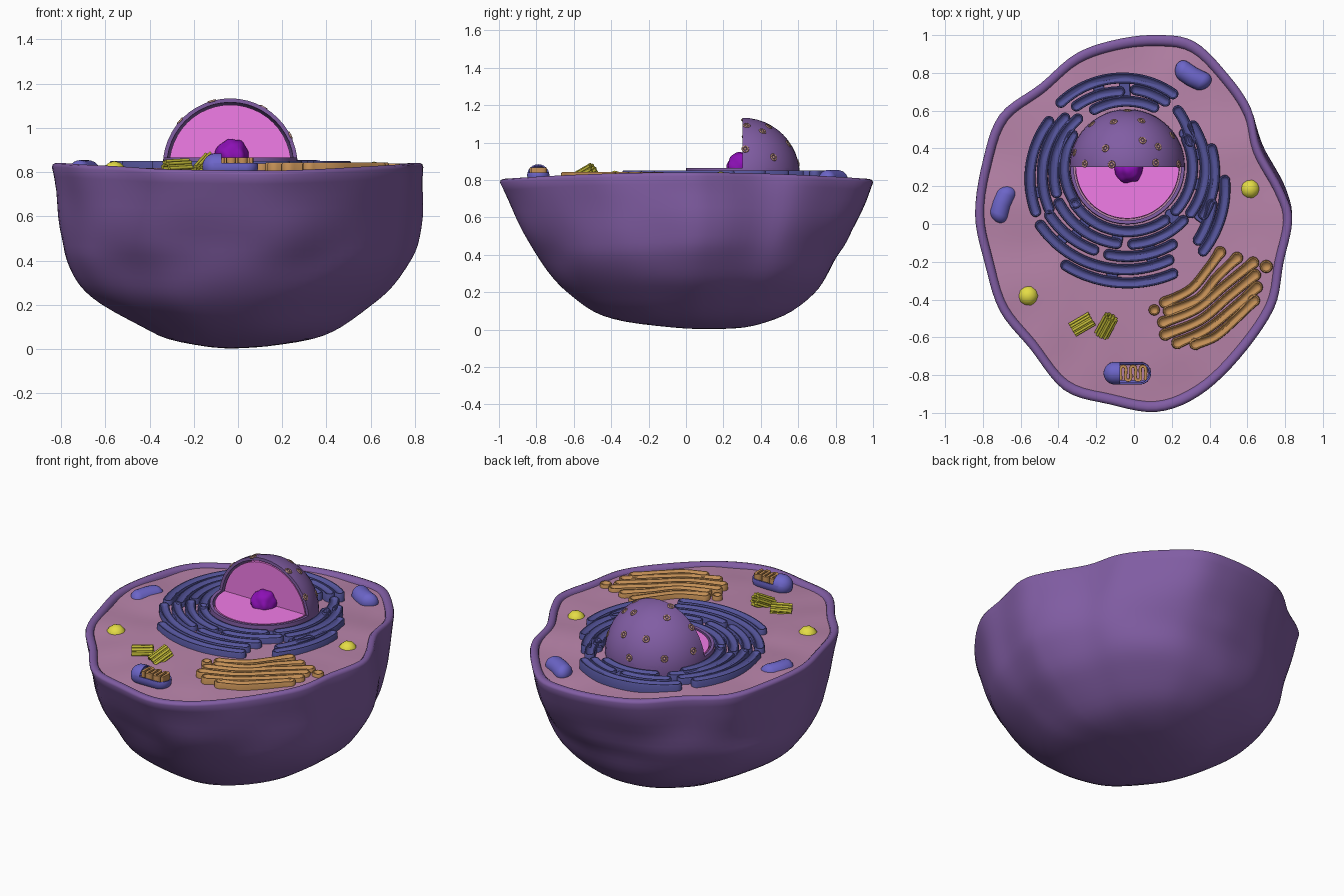
import bpy, bmesh
from math import sin, cos, pi, radians, atan2, sqrt
from mathutils import Vector, Matrix, noise

if "Cube" in bpy.data.objects:
    bpy.data.objects.remove(bpy.data.objects["Cube"])


def material(name, r, g, b):
    m = bpy.data.materials.new(name)
    m.diffuse_color = (r, g, b, 1)
    m.use_nodes = True
    m.node_tree.nodes["Principled BSDF"].inputs["Base Color"].default_value = m.diffuse_color
    return m


PURPLE = material("membrane purple", .22, .11, .37)
FLOOR = material("cytoplasm pink", .48, .23, .40)
PINK = material("nucleus pink", .88, .20, .80)
VIOLET = material("nucleolus violet", .26, .005, .46)
BLUE = material("reticulum blue", .09, .09, .33)
MITO = material("mitochondrion blue", .15, .13, .58)
TAN = material("golgi tan", .54, .27, .09)
PORE = material("pore tan", .50, .28, .22)
YELLOW = material("lysosome yellow", .78, .72, .06)
OLIVE = material("centriole olive", .55, .50, .04)


def finish(name, bm, mat, shell=0, angle=40):
    bmesh.ops.recalc_face_normals(bm, faces=bm.faces[:])
    me = bpy.data.meshes.new(name)
    bm.to_mesh(me)
    bm.free()
    ob = bpy.data.objects.new(name, me)
    bpy.context.collection.objects.link(ob)
    me.materials.append(mat)
    bpy.ops.object.select_all(action='DESELECT')
    bpy.context.view_layer.objects.active = ob
    ob.select_set(True)
    if shell:
        mod = ob.modifiers.new("shell", 'SOLIDIFY')
        mod.thickness, mod.offset = shell, -1
        bpy.ops.object.modifier_apply(modifier=mod.name)
    bpy.ops.object.shade_smooth_by_angle(angle=radians(angle))
    return ob


def catmull(pts, n, closed=False):
    """Smooth curve through the points, n steps per span."""
    p = [Vector(q) for q in pts]
    k = len(p)
    get = (lambda i: p[i % k]) if closed else (lambda i: p[max(0, min(k - 1, i))])
    out = []
    for i in range(k if closed else k - 1):
        a, b, c, d = (get(i + j) for j in (-1, 0, 1, 2))
        for s in range(n):
            t = s / n
            out.append(.5 * (2 * b + (c - a) * t + (2 * a - 5 * b + 4 * c - d) * t * t
                             + (3 * b - a - 3 * c + d) * t ** 3))
    return out if closed else out + [p[-1]]


def loft(bm, loops, cap_start=False, cap_end=True):
    rings = [[bm.verts.new(v) for v in lp] for lp in loops]
    n = len(rings[0])
    for a, b in zip(rings, rings[1:]):
        for i in range(n):
            bm.faces.new((a[i], a[(i + 1) % n], b[(i + 1) % n], b[i]))
    if cap_start:
        bm.faces.new(rings[0])
    if cap_end:
        bm.faces.new(rings[-1])


def ribbon(bm, path, w, top, base=.79, dip=.012, bulge=0.0):
    """Round-ended strip with a raised lip, a sunken middle and optional swollen ends."""
    p = [Vector(q[:2]) for q in path]
    n = len(p)
    tan = [(p[min(i + 1, n - 1)] - p[max(i - 1, 0)]).normalized() for i in range(n)]
    offs = [(p[i], Vector((-tan[i].y, tan[i].x)) * (1 + bulge * abs(2 * i / (n - 1) - 1) ** 5))
            for i in range(n)]
    loop = list(offs)
    for end, sign in ((n - 1, 1), (0, -1)):
        a0 = atan2(tan[end].y * sign, tan[end].x * sign) + pi / 2
        loop += [(p[end], Vector((cos(a0 - k * pi / 8), sin(a0 - k * pi / 8))) * (1 + bulge))
                 for k in range(1, 8)]
        if sign == 1:
            loop += [(q, -d) for q, d in reversed(offs)]
    prof = [(1, base), (1, top - .006), (.88, top), (.7, top), (.45, top - dip * .6), (.2, top - dip)]
    loft(bm, [[(*(q + d * w * f), z) for q, d in loop] for f, z in prof])


# Cell body: outline lofted down into a lumpy bowl that turns elliptical, with a rounded rim
outline = catmull([(.12, 1), (.32, .965), (.50, .79), (.62, .61), (.67, .40), (.79, .18), (.838, .02),
                   (.79, -.21), (.74, -.45), (.56, -.71), (.345, -.91), (.12, -.995), (-.13, -.955),
                   (-.37, -.88), (-.55, -.66), (-.71, -.46), (-.79, -.21), (-.842, .05), (-.80, .34),
                   (-.71, .58), (-.5, .74), (-.31, .90), (-.10, .975)], 5, True)


def rim_z(y):
    return .837 - .035 * y * y


# height, x scale, y scale, x shift, y shift
levels = catmull([(.003, .03, .04, -.03, .12), (.012, .17, .19, -.01, .12), (.045, .39, .385, .01, .055),
                  (.10, .54, .53, .02, .03), (.2, .73, .66, 0, .025), (.29, .85, .735, 0, .02),
                  (.4, .935, .795, .008, .01), (.5, .96, .855, .012, .01), (.65, .975, .93, .01, .01),
                  (.815, 1, 1, 0, 0)], 3)
loops = []
for z, sx, sy, dx, dy in levels:
    t = z / .83
    mix = .75 * (1 - t) ** .7 if t < .97 else 0
    ring = []
    for v in outline:
        k = 1 / sqrt((v.x / .84) ** 2 + v.y ** 2)
        k = 1 + (k - 1) * mix
        x, y = v.x * sx * k + dx, v.y * sy * k + dy
        f = 1 + .035 * sin(pi * t) * noise.noise(Vector((x * 2.4, y * 2.4, z * 4)))
        ring.append((x * f, y * f, t * rim_z(v.y)))
    loops.append(ring)
for s, dz in ((.995, -.002), (.98, .004), (.96, .002), (.945, -.01), (.94, -.03)):
    loops.append([(v.x * s, v.y * s, rim_z(v.y) + dz) for v in outline])
bm = bmesh.new()
loft(bm, loops, True, False)
finish("cell_membrane", bm, PURPLE, angle=60)

# Cytoplasm: the gently wavy cut floor inside the rim
bm = bmesh.new()
loft(bm, [[(v.x * s, v.y * s, rim_z(v.y * s) - .019 + .012 * noise.noise(Vector((v.x * s * 4, v.y * s * 4, 1))))
           for v in outline] for s in (.95, .88, .8, .7, .6, .5, .4, .25, .1)])
finish("cytoplasm", bm, FLOOR, angle=60)

# Nucleus: envelope and core, each a low band plus a rear quarter dome
C = Vector((-.035, .303, .828))


def cut_sphere(r, planes, fill):
    bm = bmesh.new()
    bmesh.ops.create_uvsphere(bm, u_segments=48, v_segments=24, radius=r)
    for co, no in planes:
        res = bmesh.ops.bisect_plane(bm, geom=bm.verts[:] + bm.edges[:] + bm.faces[:],
                                     plane_co=co, plane_no=no, clear_outer=True)
        if fill:
            edges = [e for e in res['geom_cut'] if isinstance(e, bmesh.types.BMEdge)]
            bmesh.ops.edgeloop_fill(bm, edges=edges)
    bmesh.ops.translate(bm, verts=bm.verts[:], vec=C)
    return bm


BELOW = ((0, 0, -.05), (0, 0, -1))
for part, rear in (("rear", ((0, 0, 0), (0, -1, 0))), ("lower", ((0, 0, .037), (0, 0, 1)))):
    finish(part + "_nuclear_envelope", cut_sphere(.305, (BELOW, rear), False), PURPLE, shell=.018)
for part, rear in (("rear", ((0, .006, 0), (0, -1, 0))), ("lower", ((0, 0, .034), (0, 0, 1)))):
    finish(part + "_nucleus_core", cut_sphere(.276, (BELOW, rear), True), PINK)

# Nucleolus: lumpy ball on the deck
bm = bmesh.new()
bmesh.ops.create_icosphere(bm, subdivisions=4, radius=.076)
for v in bm.verts:
    v.co *= 1 + .12 * noise.noise(v.co * 24)
bmesh.ops.translate(bm, verts=bm.verts[:], vec=(-.027, .295, .872))
finish("nucleolus", bm, VIOLET, angle=60)

# Nuclear pores: rings with a plug (azimuth, elevation on the dome)
for az, el in ((107, 35), (73, 33), (140, 60), (60, 58), (33, 50), (176, 42), (172, 74), (8, 60),
               (3, 27), (35, 18), (90, 12), (130, 15), (165, 18)):
    az, el = radians(az), radians(el)
    d = Vector((cos(az) * cos(el), sin(az) * cos(el), sin(el)))
    bpy.ops.mesh.primitive_torus_add(major_radius=.016, minor_radius=.005, major_segments=14, minor_segments=6,
                                     location=C + d * .304, rotation=d.to_track_quat('Z', 'Y').to_euler())
    bpy.context.object.name = "nuclear_pore"
    bpy.context.object.data.materials.append(PORE)
    bpy.ops.object.shade_smooth()
    bm = bmesh.new()
    bmesh.ops.create_icosphere(bm, subdivisions=2, radius=.008, matrix=Matrix.Translation(C + d * .302))
    finish("pore_plug", bm, PORE)

# Endoplasmic reticulum: arcs (start radius, end radius, start angle, end angle)
bm = bmesh.new()
arcs = [(.455, .49, 58, 136), (.40, .41, 60, 84), (.40, .42, 96, 130), (.345, .35, 66, 120),
        (.48, .54, 150, 206), (.42, .47, 142, 208), (.365, .40, 136, 200), (.335, .335, 150, 215),
        (.34, .345, 215, 305), (.41, .41, 208, 262), (.41, .41, 274, 316), (.485, .475, 212, 248),
        (.475, .475, 258, 300), (.555, .54, 214, 294), (.615, .615, 238, 293),
        (.345, .345, -42, 25), (.36, .40, 22, 48), (.415, .41, -36, 32), (.475, .455, -32, 12),
        (.60, .52, -48, -8), (.54, .49, -46, -24)]
# ... and lower radial links filling the gaps between them (angle, radii)
links = [(233, .35, .47), (262, .36, .40), (285, .42, .53), (228, .49, .55), (262, .55, .60), (178, .36, .42),
         (196, .46, .52), (152, .43, .47), (70, .41, .45), (110, .41, .46), (92, .35, .46), (-14, .35, .47),
         (10, .35, .41), (312, .34, .41), (-34, .46, .56), (30, .35, .40)]
for r0, r1, a0, a1 in arcs:
    n = max(4, int(abs(a1 - a0) / 3))
    path = [(C.x + (r0 + (r1 - r0) * i / n) * cos(radians(a0 + (a1 - a0) * i / n)),
             C.y + (r0 + (r1 - r0) * i / n) * sin(radians(a0 + (a1 - a0) * i / n))) for i in range(n + 1)]
    ribbon(bm, path, .029, .85)
for a, r0, r1 in links:
    a = radians(a)
    ribbon(bm, [(C.x + r * cos(a), C.y + r * sin(a)) for r in (r0, r1)], .03, .8365, dip=.001)
finish("endoplasmic_reticulum", bm, BLUE)

# Golgi stack and its two vesicles
bm = bmesh.new()
for pts in (((.165, -.415), (.30, -.345), (.39, -.24), (.455, -.15)),
            ((.185, -.46), (.34, -.395), (.44, -.28), (.545, -.18)),
            ((.155, -.52), (.33, -.45), (.48, -.325), (.63, -.205)),
            ((.165, -.585), (.35, -.51), (.50, -.385), (.64, -.27)),
            ((.23, -.63), (.38, -.56), (.52, -.45), (.65, -.335)),
            ((.325, -.635), (.43, -.595), (.54, -.50), (.635, -.405))):
    ribbon(bm, catmull(pts, 7), .026, .842, bulge=.25)
finish("golgi_apparatus", bm, TAN)
for x, y, r in ((.70, -.225, .034), (.107, -.455, .029)):
    bm = bmesh.new()
    ribbon(bm, [(x - .001, y), (x + .001, y)], r, .838)
    finish("golgi_vesicle", bm, TAN)


# Mitochondria: slightly bent capsules, one cut open over its folded inside
def capsule(r, half, bend=0):
    bm = bmesh.new()
    bmesh.ops.create_uvsphere(bm, u_segments=24, v_segments=15, radius=r,
                              matrix=Matrix.Rotation(pi / 2, 4, 'Y'))
    for v in bm.verts:
        v.co.x += half if v.co.x > 0 else -half
    if bend:
        bmesh.ops.bisect_plane(bm, geom=bm.verts[:] + bm.edges[:] + bm.faces[:], plane_no=(1, 0, 0))
        for v in bm.verts:
            v.co.y += bend * (v.co.x ** 2 - .004)
    return bm


def place(bm, loc, turn=0):
    bmesh.ops.transform(bm, matrix=Matrix.Translation(loc) @ Matrix.Rotation(radians(turn), 4, 'Z'),
                        verts=bm.verts[:])


for x, y, turn, bend in ((.31, .785, -30, 1.5), (-.695, .105, 70, -1.5)):
    bm = capsule(.053, .05, bend)
    place(bm, (x, y, .801), turn)
    finish("mitochondrion", bm, MITO, angle=60)
bm = capsule(.06, .066)
for co, no in (((-.04, 0, 0), (1, 0, 0)), ((0, 0, .015), (0, 0, 1))):
    bmesh.ops.bisect_plane(bm, geom=bm.verts[:] + bm.edges[:] + bm.faces[:], plane_co=co, plane_no=no)
gone = [f for f in bm.faces if f.calc_center_median().x > -.04 and f.calc_center_median().z > .015]
bmesh.ops.delete(bm, geom=gone, context='FACES')
place(bm, (-.035, -.79, .825))
finish("open_mitochondrion", bm, MITO, shell=.008)
bm = bmesh.new()
folds = [(-.07 + .026 * (i // 2), -.79 + (.03 if i % 4 in (1, 2) else -.03)) for i in range(12)]
ribbon(bm, catmull(folds, 4), .0085, .866, base=.80, dip=.001)
finish("mitochondrion_folds", bm, TAN)

# Centrioles: nine pairs of little rods around an axis
for loc, axis in (((-.275, -.53, .818), (.86, .5, .05)), ((-.147, -.54, .828), (.35, .65, .38))):
    bm = bmesh.new()
    frame = Matrix.Translation(loc) @ Vector(axis).to_track_quat('Z', 'Y').to_matrix().to_4x4()
    for k in range(9):
        for j in range(2):
            a, r = k * 2 * pi / 9 + j * .3, .026 + j * .008
            bmesh.ops.create_cone(bm, cap_ends=True, segments=10, radius1=.0075, radius2=.0075, depth=.12,
                                  matrix=frame @ Matrix.Translation((r * cos(a), r * sin(a), 0)))
    finish("centriole", bm, OLIVE)

# Lysosomes: yellow balls
for x, y, r in ((-.56, -.38, .056), (.615, .185, .053)):
    bm = bmesh.new()
    bmesh.ops.create_icosphere(bm, subdivisions=2, radius=r, matrix=Matrix.Translation((x, y, .794)))
    finish("lysosome", bm, YELLOW, angle=30)
